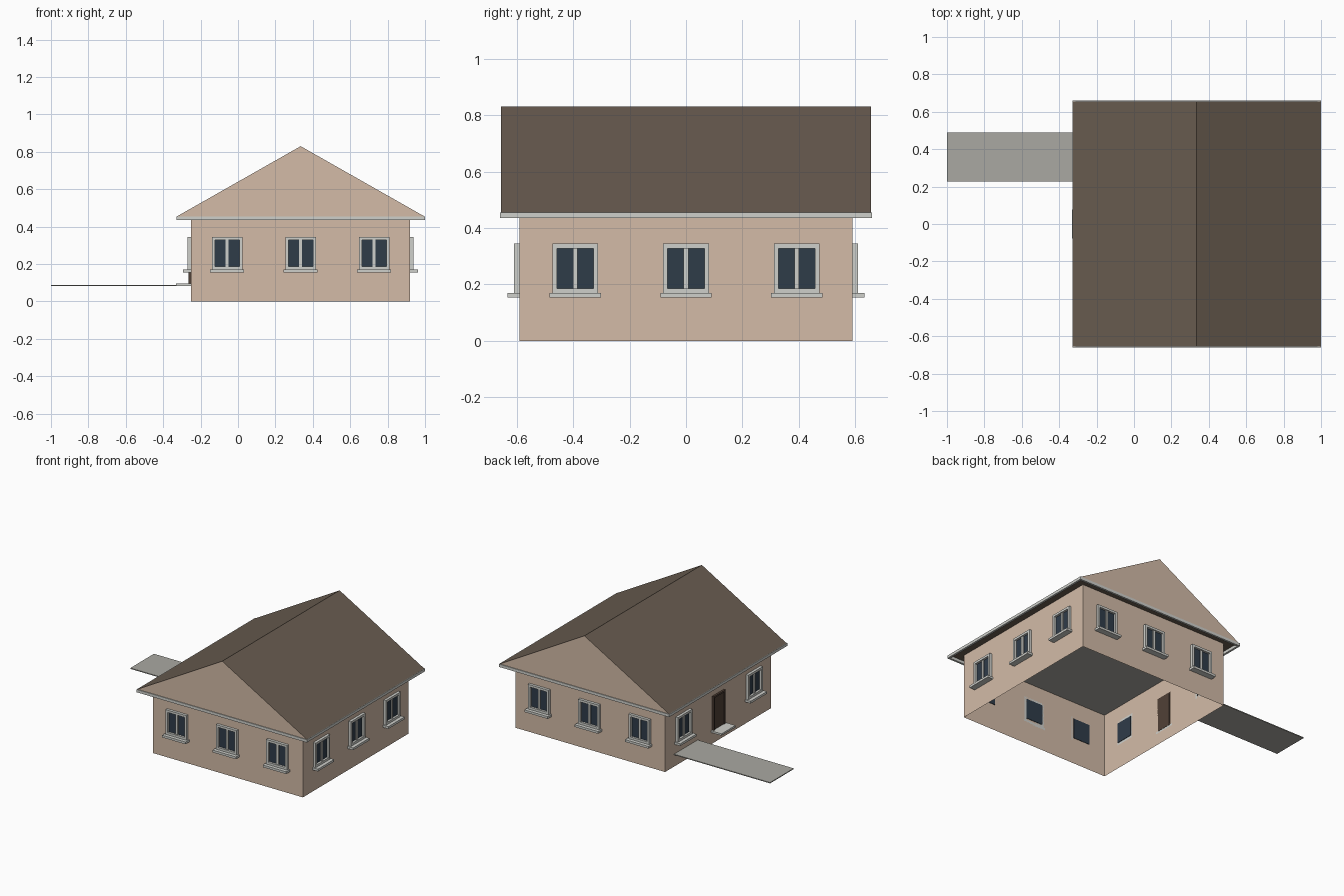
import bpy, bmesh
from math import pi
from mathutils import Matrix, Vector

cube = bpy.data.objects.get("Cube")
if cube:
    bpy.data.objects.remove(cube, do_unlink=True)


def material(name, rgb):
    linear = [(c / 255 / 12.92) if c < 11 else ((c / 255 + 0.055) / 1.055) ** 2.4 for c in rgb]
    mat = bpy.data.materials.new(name)
    mat.use_nodes = True
    mat.diffuse_color = (*linear, 1)
    mat.node_tree.nodes["Principled BSDF"].inputs["Base Color"].default_value = (*linear, 1)
    return mat


STUCCO = material("tan stucco", (211, 187, 167))
ROOF = material("brown roof", (106, 93, 81))
TRIM = material("pale trim", (207, 208, 203))
GLASS = material("dark blue glass", (47, 60, 73))
CONCRETE = material("grey concrete", (170, 169, 162))
DOOR = material("dark brown door", (80, 65, 55))


def finish(name, bm, *mats, matrix=Matrix()):
    mesh = bpy.data.meshes.new(name)
    bmesh.ops.recalc_face_normals(bm, faces=bm.faces)
    bm.to_mesh(mesh)
    bm.free()
    for mat in mats:
        mesh.materials.append(mat)
    obj = bpy.data.objects.new(name, mesh)
    obj.matrix_world = matrix
    bpy.context.collection.objects.link(obj)
    return obj


def add_box(bm, x0, x1, y0, y1, z0, z1):
    centre = Vector((x0 + x1, y0 + y1, z0 + z1)) / 2
    size = Matrix.Diagonal((x1 - x0, y1 - y0, z1 - z0, 1))
    return bmesh.ops.create_cube(bm, size=1, matrix=Matrix.Translation(centre) @ size)["verts"]


def boxes(name, mat, *parts, matrix=Matrix()):
    bm = bmesh.new()
    for part in parts:
        add_box(bm, *part)
    return finish(name, bm, mat, matrix=matrix)


# House outline: centre, wall half sizes, eave half sizes and heights
CX, WX, WY = 0.335, 0.585, 0.59
EX, EY = 0.665, 0.66
EAVE, RIDGE = 0.455, 0.83

# Walls: a thin shell, open below
bm = bmesh.new()
add_box(bm, CX - WX, CX + WX, -WY, WY, 0, EAVE)
bmesh.ops.delete(bm, geom=[f for f in bm.faces if abs(f.normal.z) > 0.5], context='FACES')
finish("walls", bm, STUCCO)

# Ceiling
boxes("ceiling", CONCRETE, (CX - WX + 0.002, CX + WX - 0.002, -WY + 0.002, WY - 0.002, 0.447, 0.453))

# Gable roof: brown slopes and soffit, stucco ends
bm = bmesh.new()
y = EY - 0.005
profile = [(CX - EX + 0.004, EAVE), (CX + EX - 0.004, EAVE), (CX, RIDGE)]
end = bm.faces.new([bm.verts.new((px, -y, pz)) for px, pz in profile])
extruded = bmesh.ops.extrude_face_region(bm, geom=[end], use_keep_orig=True)["geom"]
bmesh.ops.translate(bm, vec=(0, 2 * y, 0), verts=[v for v in extruded if isinstance(v, bmesh.types.BMVert)])
bm.normal_update()
for face in bm.faces:
    face.material_index = 1 if abs(face.normal.y) > 0.9 else 0
finish("roof", bm, ROOF, STUCCO)

# Fascia boards around the eaves
T, Z0 = 0.014, 0.435
boxes("fascia", TRIM,
      (CX - EX, CX + EX, -EY, -EY + T, Z0, EAVE),
      (CX - EX, CX + EX, EY - T, EY, Z0, EAVE),
      (CX - EX, CX - EX + T, -EY + T, EY - T, Z0, EAVE),
      (CX + EX - T, CX + EX, -EY + T, EY - T, Z0, EAVE))


# Window: frame with mullion, sill and glass, facing local -y
def window(side, matrix):
    w, b, out, low, top = 0.081, 0.016, -0.019, 0.17, 0.344
    boxes(side + "_window_frame", TRIM,
          (-w, -w + b, out, 0, low, top),
          (w - b, w, out, 0, low, top),
          (-w + b, w - b, out, 0, top - b, top),
          (-w + b, w - b, out, 0, low, low + b),
          (-0.008, 0.008, -0.012, 0, low + b, top - b),
          matrix=matrix)
    boxes(side + "_window_sill", TRIM, (-0.091, 0.091, -0.043, 0, 0.154, low), matrix=matrix)
    boxes(side + "_window_glass", GLASS,
          (-w + b, w - b, -0.004, 0.003, low + b, top - b), matrix=matrix)


# Windows on all sides; the door takes the middle place on the right
sides = [("front", 0, WY), ("left", pi / 2, WX), ("back", pi, WY), ("right", -pi / 2, WX)]
for side, angle, distance in sides:
    turn = Matrix.Translation((CX, 0, 0)) @ Matrix.Rotation(angle, 4, 'Z')
    for offset in (-0.393, 0, 0.393):
        place = turn @ Matrix.Translation((offset, -distance, 0))
        if side == "right" and offset == 0:
            boxes("door_frame", DOOR,
                  (-0.065, -0.053, -0.014, 0, 0.095, 0.335),
                  (0.053, 0.065, -0.014, 0, 0.095, 0.335),
                  (-0.053, 0.053, -0.014, 0, 0.323, 0.335), matrix=place)
            boxes("door", DOOR, (-0.053, 0.053, -0.008, 0.002, 0.095, 0.323), matrix=place)
            boxes("doorstep", TRIM, (-0.078, 0.078, -0.082, 0, 0.083, 0.096), matrix=place)
        else:
            window(side, place)

# Walkway slab beside the door
boxes("walkway", CONCRETE, (-1, CX - WX, 0.227, 0.49, 0.082, 0.088))
